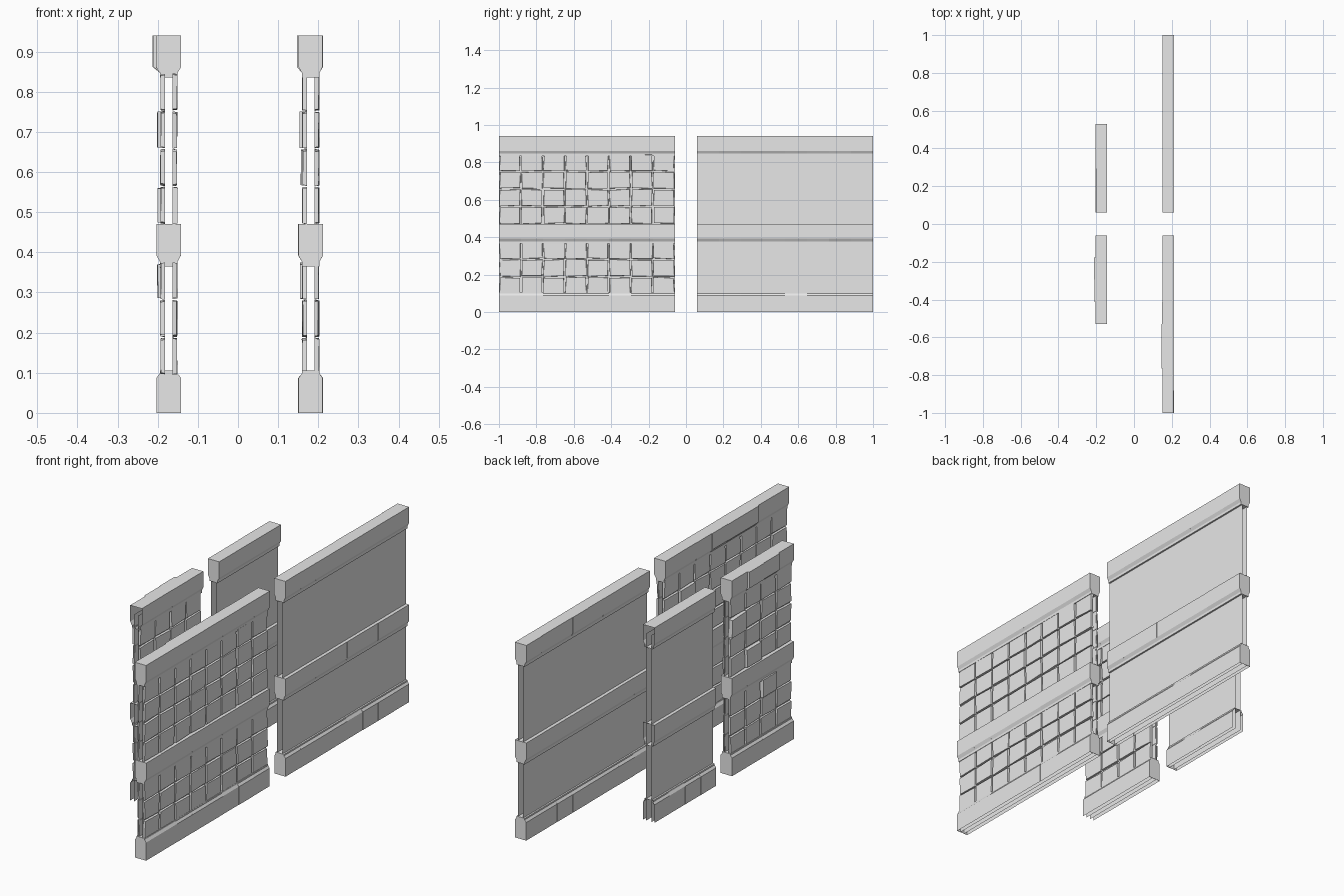
import bpy, bmesh, random

old = bpy.data.objects.get("Cube")
if old:
    bpy.data.objects.remove(old, do_unlink=True)

random.seed(7)
COL, ROW = 0.1175, 0.094       # block length and course height
HALF = 0.0305                  # half thickness of the bands
NECK = 0.022                   # half thickness where a band meets the panel

stone = bpy.data.materials.new("grey_stone")
stone.use_nodes = True
stone.diffuse_color = (0.8, 0.8, 0.8, 1)
stone.node_tree.nodes["Principled BSDF"].inputs["Base Color"].default_value = (0.8, 0.8, 0.8, 1)


def finish(bm, name, x):
    mesh = bpy.data.meshes.new(name)
    bmesh.ops.recalc_face_normals(bm, faces=bm.faces[:])
    bm.to_mesh(mesh)
    bm.free()
    mesh.materials.append(stone)
    obj = bpy.data.objects.new(name, mesh)
    obj.location.x = x
    bpy.context.collection.objects.link(obj)
    return obj


def band_profile(z, base, left, right):
    """Cross-section of a band, from the lower left corner over the top."""
    if base:
        side = [(0, 0), (0, 0.087), (1, 0.098), (1, 0.105)]
    else:
        side = [(1, 0), (1, 0.012), (0, 0.027), (0, 0.105)]
    pts = [(-(NECK if n else HALF + left), z + h) for n, h in side]
    return pts + [(NECK if n else HALF + right, z + h) for n, h in reversed(side)]


def band(name, x, y0, cols, z, base, caps, bumps):
    """Row of blocks joined in one shell, each block stepping in or out a little."""
    bm = bmesh.new()
    rings = []
    for c in range(cols):
        left = bumps.get(c, random.uniform(-0.0012, 0.0008))
        right = random.uniform(-0.0012, 0.0005)
        for y in (y0 + c * COL, y0 + (c + 1) * COL):
            rings.append([bm.verts.new((px, y, pz))
                          for px, pz in band_profile(z, base, left, right)])
    count = len(rings[0])
    for a, b in zip(rings, rings[1:]):
        for i in range(count - 1 if base else count):   # the base is open below
            j = (i + 1) % count
            bm.faces.new((a[i], a[j], b[j], b[i]))
    for wanted, ring in zip(caps, (rings[0], rings[-1])):
        if wanted:
            bm.faces.new(ring)
    bmesh.ops.remove_doubles(bm, verts=bm.verts[:], dist=0.00001)
    finish(bm, name, x)


def sheets(name, x, y0, cols, offset):
    """Two thin skins with a hollow between them."""
    bm = bmesh.new()
    y1 = y0 + cols * COL
    for px in (-offset, offset):
        bm.faces.new([bm.verts.new((px, y, z)) for y, z in
                      ((y0, 0), (y1, 0), (y1, 0.9), (y0, 0.9))])
    finish(bm, name, x)


def bricks(name, x, y0, cols, side, raised):
    """Uneven bricks on one face of a wall."""
    bm = bmesh.new()
    for r in (1, 2, 3, 5, 6, 7, 8):
        for c in range(cols):
            depth = random.uniform(0.0195, 0.0215)
            depth = raised.get((c, r), depth)
            back, front = [], []
            for u, v in ((0, 0), (1, 0), (1, 1), (0, 1)):
                y = y0 + (c + u) * COL + (0.5 - u) * 0.007 + random.uniform(-0.003, 0.003)
                z = (r + v) * ROW + (0.5 - v) * 0.006 + random.uniform(-0.003, 0.003)
                y = min(max(y, y0), y0 + cols * COL)
                back.append(bm.verts.new((side * 0.009, y, z)))
                front.append(bm.verts.new((side * (depth + random.uniform(-0.001, 0.001)),
                                           y + (0.5 - u) * 0.003, z + (0.5 - v) * 0.003)))
            bm.faces.new(front)
            bm.faces.new(back)
            for i in range(4):
                j = (i + 1) % 4
                bm.faces.new((back[i], back[j], front[j], front[i]))
    finish(bm, name, x)


def wall(name, x, y0, cols, caps, bricked, top_bumps, raised):
    for part, z, base in (("base", 0, True), ("middle_band", 0.365, False),
                          ("top_band", 0.835, False)):
        bumps = top_bumps if part == "top_band" else {}
        band(f"{name}_{part}", x, y0, cols, z, base, caps, bumps)
    sheets(f"{name}_panels", x, y0, cols, 0.011 if bricked else 0.014)
    if bricked:
        bricks(f"{name}_left_bricks", x, y0, cols, 1, {})
        bricks(f"{name}_right_bricks", x, y0, cols, -1, raised)


# Long walls, closed at both ends
wall("long_brick_wall", 0.181, -1.0, 8, (True, True), True,
     {2: 0.004, 3: 0.004, 4: 0.002}, {(6, 7): 0.028, (3, 3): 0.026, (2, 6): 0.024})
wall("long_plain_wall", 0.181, 0.06, 8, (True, True), False, {}, {})

# Short walls, open at their outer ends
wall("short_brick_wall", -0.1725, -0.53, 4, (False, True), True,
     {1: 0.007, 2: 0.010}, {(3, 7): 0.029, (2, 5): 0.028, (1, 3): 0.028})
wall("short_plain_wall", -0.1725, 0.06, 4, (True, False), False, {}, {})
